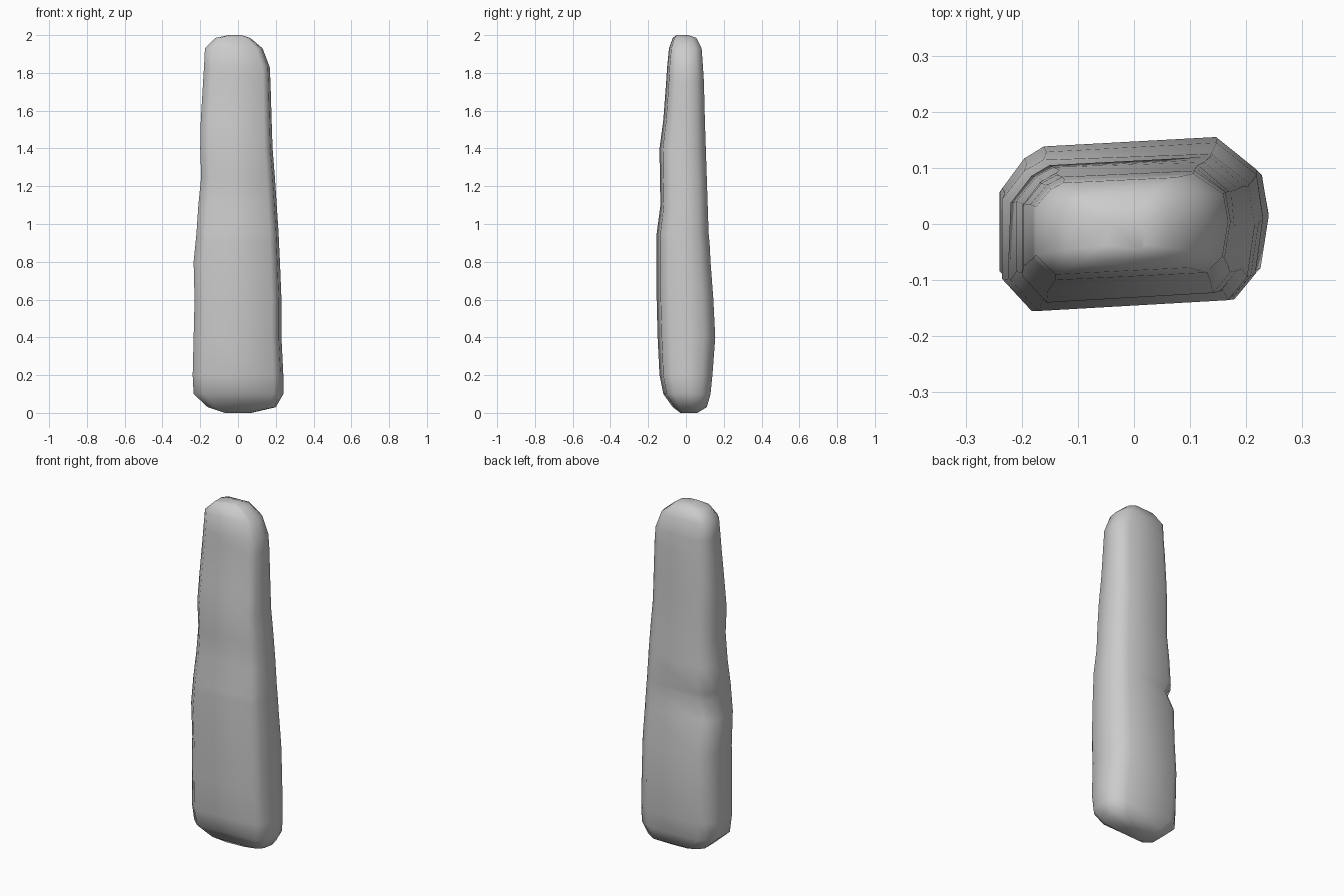
import bpy
import bmesh

cube = bpy.data.objects.get("Cube")
if cube:
    bpy.data.objects.remove(cube, do_unlink=True)


def make_material(name, color):
    material = bpy.data.materials.new(name)
    material.use_nodes = True
    material.diffuse_color = color
    shader = material.node_tree.nodes["Principled BSDF"]
    shader.inputs["Base Color"].default_value = color
    return material


# Chamfered, slightly skewed cross-section within a unit square
SECTION = [
    (-1, .4), (-.83, .75), (-.68, .89), (.64, 1), (.95, .62),
    (1, .1), (.94, -.56), (.78, -.86), (-.77, -1), (-1, -.6),
]

# Height, then the left, right, front and back limits of the stone
LEVELS = [
    (0, -.07, .07, -.03, .06),
    (.03, -.16, .2, -.07, .11),
    (.1, -.235, .24, -.12, .13),
    (.2, -.24, .24, -.14, .14),
    (.4, -.235, .23, -.15, .155),
    (.6, -.23, .23, -.155, .145),
    (.8, -.235, .222, -.155, .13),
    (.9, -.225, .217, -.155, .125),
    (.95, -.22, .215, -.155, .12),
    (1.1, -.21, .205, -.135, .115),
    (1.25, -.195, .195, -.138, .11),
    (1.4, -.2, .183, -.14, .105),
    (1.55, -.197, .178, -.12, .1),
    (1.75, -.185, .172, -.105, .095),
    (1.83, -.18, .168, -.1, .09),
    (1.93, -.175, .13, -.09, .083),
    (1.985, -.12, .065, -.07, .055),
    (2, -.05, .02, -.05, .01),
]
NOTCH_HEIGHT = .9
NOTCH_DEPTH = .02


def make_ring(bm, level):
    """Fit the cross-section to one level, chipping its back right corner."""
    z, left, right, front, back = level
    ring = []
    for u, v in SECTION:
        x = (left + right) / 2 + u * (right - left) / 2
        y = (front + back) / 2 + v * (back - front) / 2
        if z == NOTCH_HEIGHT and u < 0 and v > 0:
            x += NOTCH_DEPTH
            y -= NOTCH_DEPTH
        ring.append(bm.verts.new((x, y, z)))
    return ring


def build_standing_stone(material):
    bm = bmesh.new()
    rings = [make_ring(bm, level) for level in LEVELS]
    # Side faces
    for lower, upper in zip(rings, rings[1:]):
        for i in range(len(lower)):
            j = (i + 1) % len(lower)
            bm.faces.new((lower[i], lower[j], upper[j], upper[i]))
    # Worn end faces
    bm.faces.new(rings[0])
    bm.faces.new(rings[-1])
    bmesh.ops.recalc_face_normals(bm, faces=bm.faces)
    for face in bm.faces:
        face.smooth = True

    mesh = bpy.data.meshes.new("standing_stone")
    bm.to_mesh(mesh)
    bm.free()
    mesh.materials.append(material)
    stone = bpy.data.objects.new("standing_stone", mesh)
    bpy.context.collection.objects.link(stone)
    return stone


build_standing_stone(make_material("stone_grey", (.6, .6, .6, 1)))
